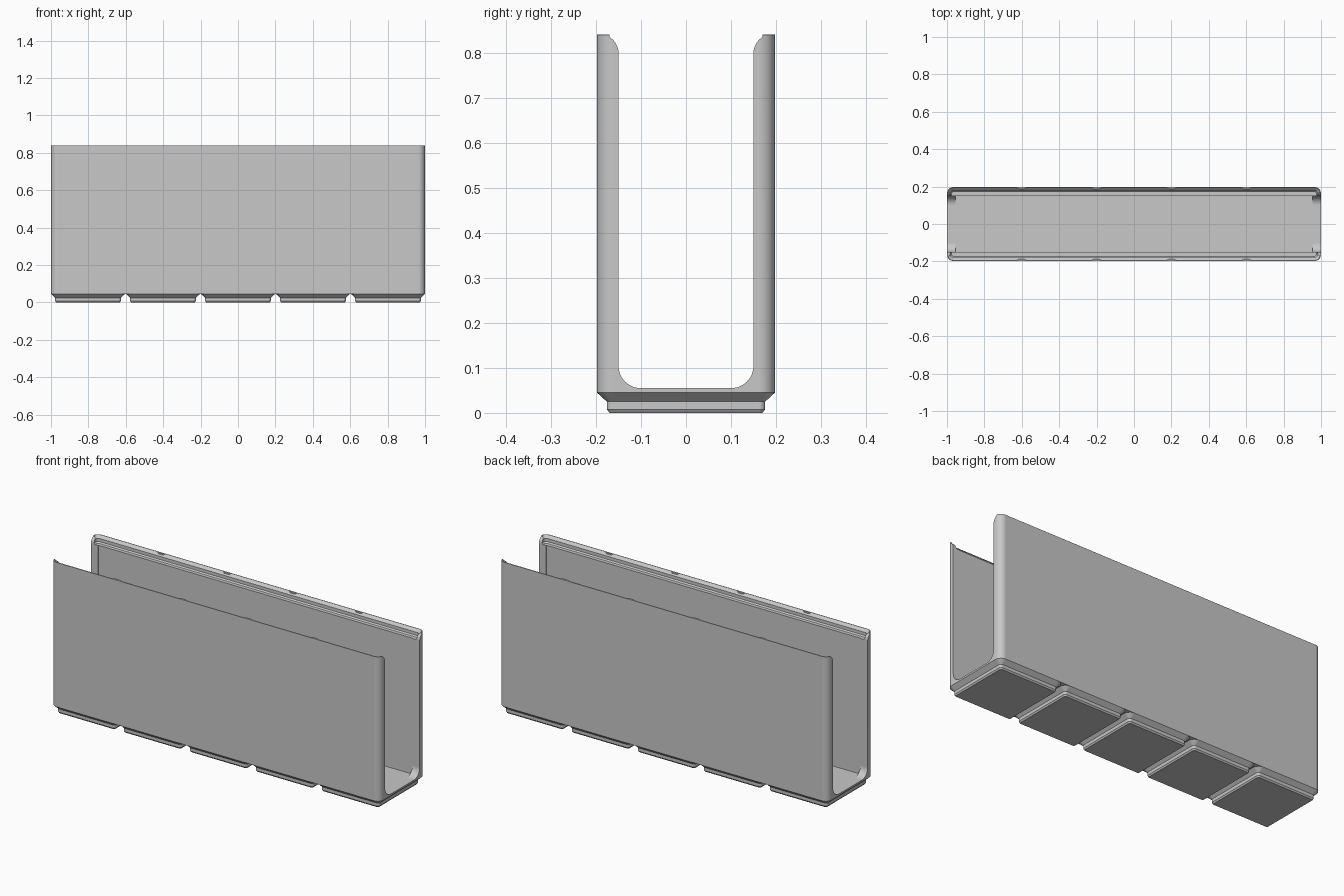
import bpy, bmesh, math

cube = bpy.data.objects.get("Cube")
if cube:
    bpy.data.objects.remove(cube, do_unlink=True)

UNIT = 2 / 209.5              # sizes below are in millimetres
HALF_X, HALF_Y = 104.75, 20.75
PITCH = 42
CORNER = 3.75
TOP = 88

grey = bpy.data.materials.new("plain_grey")
grey.use_nodes = True
colour = (0.58, 0.58, 0.58, 1)
grey.diffuse_color = colour
grey.node_tree.nodes["Principled BSDF"].inputs["Base Color"].default_value = colour


def finish(bm, name):
    bmesh.ops.recalc_face_normals(bm, faces=bm.faces)
    bmesh.ops.scale(bm, vec=(UNIT,) * 3, verts=bm.verts)
    mesh = bpy.data.meshes.new(name)
    bm.to_mesh(mesh)
    bm.free()
    obj = bpy.data.objects.new(name, mesh)
    bpy.context.collection.objects.link(obj)
    mesh.materials.append(grey)
    return obj


def smooth(obj):
    """Round the corners in shading but keep the broad faces flat."""
    bpy.ops.object.select_all(action='DESELECT')
    obj.select_set(True)
    bpy.context.view_layer.objects.active = obj
    bpy.ops.object.shade_smooth_by_angle(angle=math.radians(30))
    weighted = obj.modifiers.new("flat_walls", 'WEIGHTED_NORMAL')
    weighted.keep_sharp = True


def rounded_ring(bm, cx, hx, hy, r, z, steps=8):
    ring = []
    for q, (sx, sy) in enumerate([(1, 1), (-1, 1), (-1, -1), (1, -1)]):
        for i in range(steps + 1):
            a = (q + i / steps) * math.pi / 2
            ring.append(bm.verts.new((cx + sx * (hx - r) + r * math.cos(a),
                                      sy * (hy - r) + r * math.sin(a), z)))
    return ring


def loft(name, cx, hx, hy, profile, cap_end=True):
    """Stack rounded rectangles; profile holds (inset, height) pairs."""
    bm = bmesh.new()
    rings = [rounded_ring(bm, cx, hx - d, hy - d, max(CORNER - d, 0.08), z)
             for d, z in profile]
    for a, b in zip(rings, rings[1:]):
        for i in range(len(a)):
            j = (i + 1) % len(a)
            bm.faces.new((a[i], a[j], b[j], b[i]))
    bm.faces.new(rings[0])
    if cap_end:
        bm.faces.new(rings[-1])
    return finish(bm, name)


def prism(name, points, axis, start, end):
    """Extrude a flat outline along x or z."""
    bm = bmesh.new()
    place = (lambda p, t: (t, *p)) if axis == 'x' else (lambda p, t: (*p, t))
    face = bm.faces.new([bm.verts.new(place(p, start)) for p in points])
    ext = bmesh.ops.extrude_face_region(bm, geom=[face])
    shift = (end - start, 0, 0) if axis == 'x' else (0, 0, end - start)
    bmesh.ops.translate(bm, vec=shift,
                        verts=[v for v in ext["geom"] if isinstance(v, bmesh.types.BMVert)])
    return finish(bm, name)


# Thick-walled bin: stepped stacking lip, flat ledge, plain inner walls and floor
WALL, LEDGE, FLOOR = 4.7, 84, 5.73
bin_body = loft("bin_body", 0, HALF_X, HALF_Y,
                [(0, 4.75), (0, 87.9), (0.1, TOP), (0.4, TOP), (1.9, 86.5), (1.9, 84.7),
                 (2.6, LEDGE), (WALL, LEDGE), (WALL, FLOOR)])

# Open ends: a slot with rounded bottom corners and a flared top
SLOT, BEND, SILL = 15.7, 5.2, 5.75
half = [(SLOT - BEND + BEND * math.sin(i / 10 * math.pi / 2),
         SILL + BEND * (1 - math.cos(i / 10 * math.pi / 2))) for i in range(11)]
half += [(SLOT + 4.2 * (1 - math.cos(i / 6 * math.pi / 3)),
          83.7 + 3.7 * math.sin(i / 6 * math.pi / 3) / math.sin(math.pi / 3))
         for i in range(7)]
half.append((half[-1][0], 95))
outline = half + [(-y, z) for y, z in reversed(half)]
cutter = prism("end_opening_cutter", outline, 'x', -120, 120)
cutter.hide_render = True
cut = bin_body.modifiers.new("end_openings", 'BOOLEAN')
cut.operation = 'DIFFERENCE'
cut.solver = 'EXACT'
cut.object = cutter
bpy.context.view_layer.objects.active = bin_body
bpy.ops.object.modifier_apply(modifier=cut.name)
bpy.data.objects.remove(cutter, do_unlink=True)
smooth(bin_body)

# Five stepped feet
for k in range(5):
    foot = loft(f"foot_{k + 1}", (k - 2) * PITCH, HALF_Y, HALF_Y,
                [(2.95, 0), (2.35, 0.8), (2.35, 2.6), (0, 4.75)], cap_end=False)
    smooth(foot)

# Small flat cusps on the lip where neighbouring cells meet
for k in range(4):
    x = (k - 1.5) * PITCH
    for side, label in ((-1, "front"), (1, "back")):
        prism(f"lip_cusp_{label}_{k + 1}",
              [(x - 3, side * 20.5), (x - 1.5, side * 19.6),
               (x + 1.5, side * 19.6), (x + 3, side * 20.5)], 'z', 86.8, TOP)
